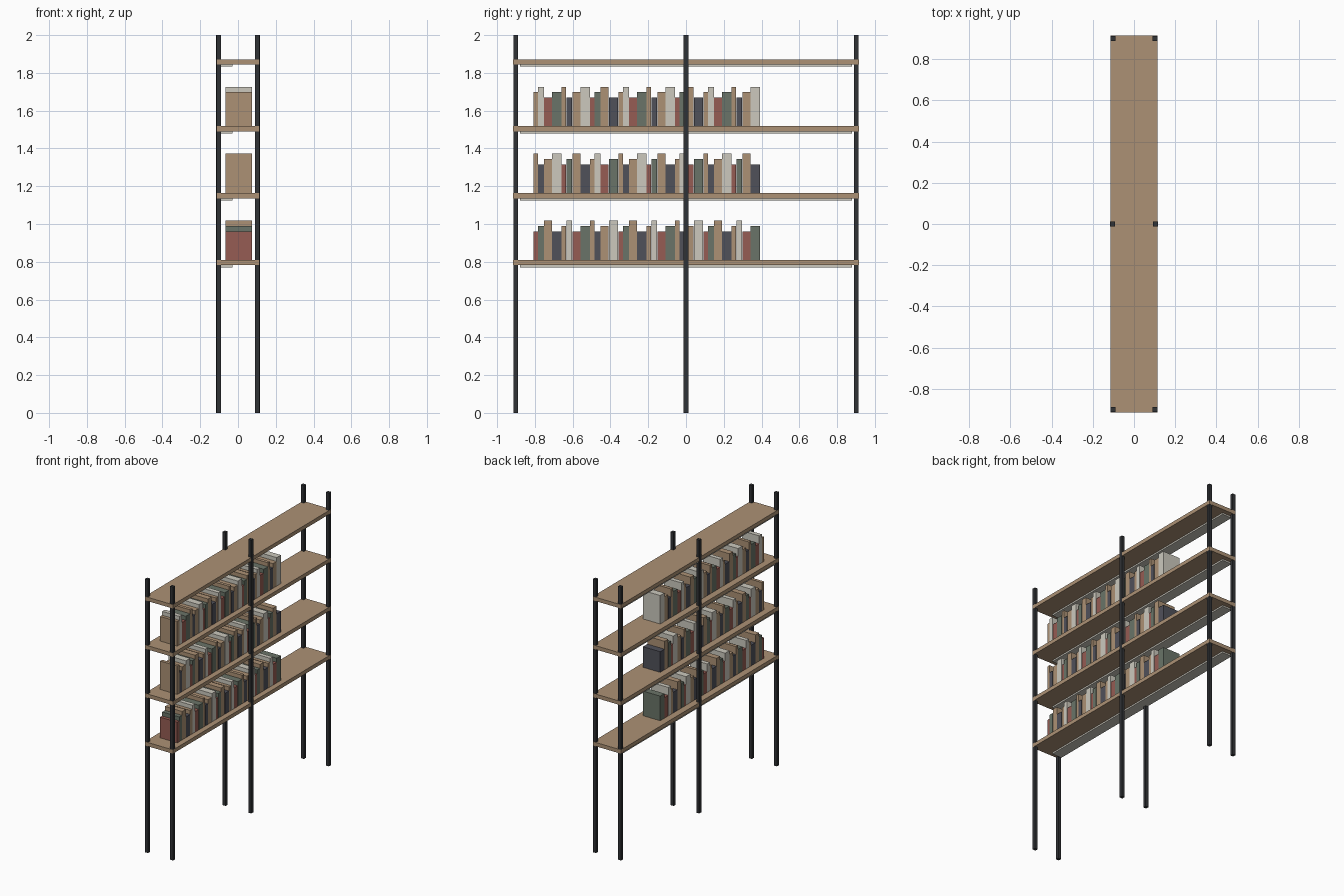
import bpy
import bmesh
from mathutils import Matrix, Vector

if "Cube" in bpy.data.objects:
    bpy.data.objects.remove(bpy.data.objects["Cube"])


def material(name, rgb):
    """Flat material from 0-255 sRGB values."""
    m = bpy.data.materials.new(name)
    lin = [((c / 255 + 0.055) / 1.055) ** 2.4 for c in rgb]
    m.diffuse_color = (*lin, 1.0)
    m.use_nodes = True
    m.node_tree.nodes["Principled BSDF"].inputs["Base Color"].default_value = m.diffuse_color
    return m


TAN = material("tan wood", (172, 145, 117))
BLACK = material("black metal", (48, 50, 53))
CREAM = material("cream", (204, 201, 190))
RED = material("dull red", (150, 92, 83))
GREEN = material("grey green", (106, 116, 104))
SLATE = material("dark slate", (80, 81, 90))


def box(name, lo, hi, mat):
    """Box between two opposite corners."""
    lo, hi = Vector(lo), Vector(hi)
    bm = bmesh.new()
    bmesh.ops.create_cube(bm, size=1.0, matrix=Matrix.Translation((lo + hi) / 2)
                          @ Matrix.Diagonal((*(hi - lo), 1.0)))
    mesh = bpy.data.meshes.new(name)
    bm.to_mesh(mesh)
    bm.free()
    mesh.materials.append(mat)
    ob = bpy.data.objects.new(name, mesh)
    bpy.context.collection.objects.link(ob)
    return ob


# Six square posts; the middle pair stands just proud of the shelf edges
HALF = 0.012
for sx in (-1, 1):
    for y in (-0.901, 0.0, 0.901):
        x = sx * (0.1035 if y == 0 else 0.1015)
        box("post", (x - HALF, y - HALF, 0), (x + HALF, y + HALF, 2.0), BLACK)

# Four shelves, each with a thin strip under one edge
SHELF_TOPS = [0.81 + 0.354 * i for i in range(4)]
for z in SHELF_TOPS:
    box("shelf", (-0.114, -0.915, z - 0.028), (0.114, 0.915, z), TAN)
    box("under_shelf_strip", (-0.108, -0.88, z - 0.039), (-0.03, 0.88, z - 0.028), CREAM)

# Rows of books with repeating thickness, height and colour
THICKNESS = (0.0245, 0.0320, 0.0430, 0.0505)
HEIGHTS = (0.151, 0.180, 0.208)
COLOURS = (RED, GREEN, TAN, SLATE, TAN, CREAM)
for row, z in enumerate(SHELF_TOPS[:3]):
    y = -0.808
    for i in range(32):
        k = i + 2 * row
        t = THICKNESS[i % 4]
        box("book", (-0.065, y, z), (0.074, y + t - 0.001, z + HEIGHTS[k % 3]), COLOURS[k % 6])
        y += t
